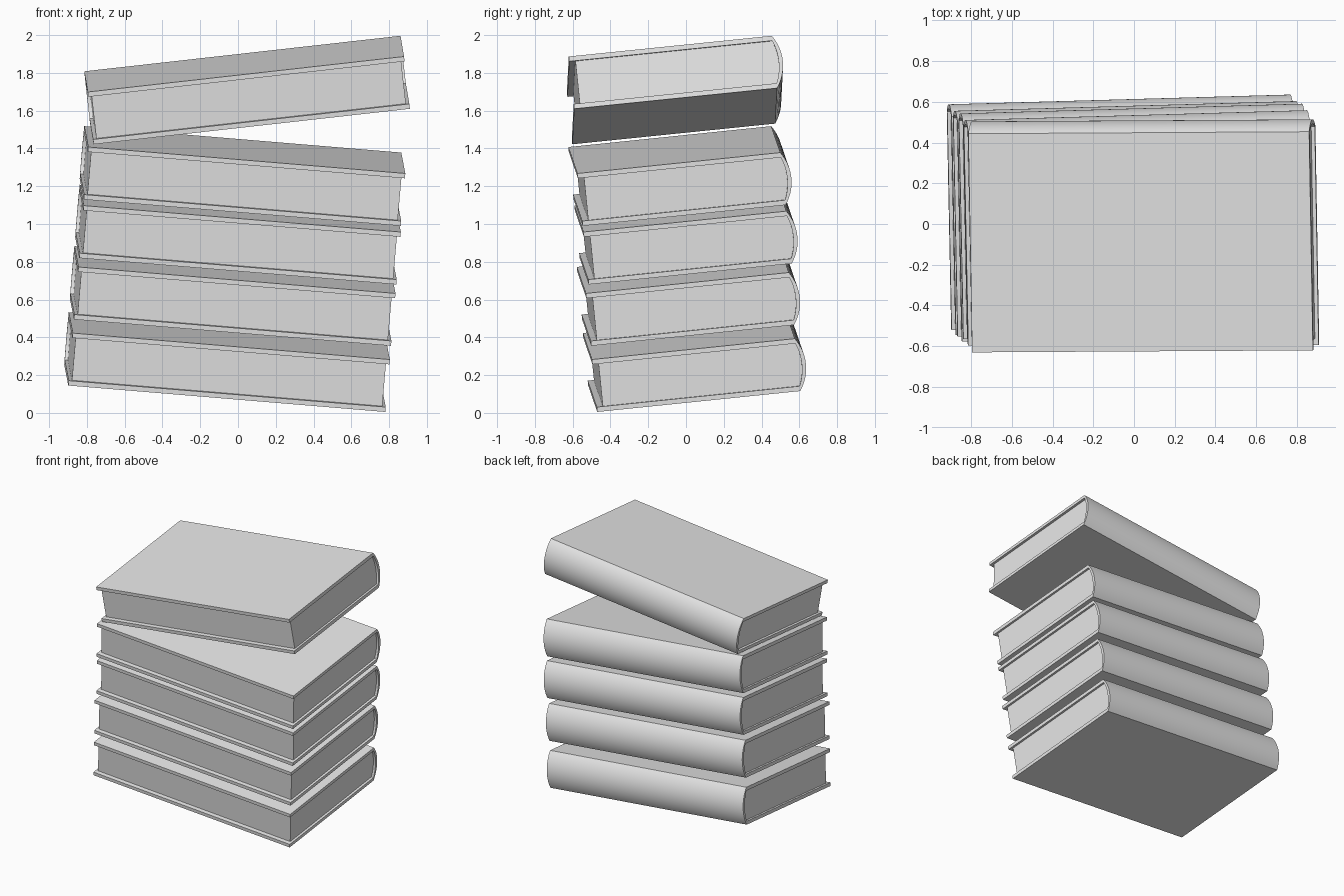
import bpy, bmesh, math
from mathutils import Vector, Matrix

cube = bpy.data.objects.get("Cube")
if cube:
    bpy.data.objects.remove(cube)

# Book dimensions
LENGTH, DEPTH, THICK = 1.685, 1.08, 0.28
BOARD = 0.026
BULGE = 0.045

grey = bpy.data.materials.new("plain_grey")
grey.use_nodes = True
grey.diffuse_color = (0.8, 0.8, 0.8, 1)
grey.node_tree.nodes["Principled BSDF"].inputs["Base Color"].default_value = (0.8, 0.8, 0.8, 1)


def spine_arc(low, high, bulge, steps=16):
    """Circular arc in (y, z), from the low board to the high board."""
    half = (high - low) / 2
    radius = (half * half + bulge * bulge) / (2 * bulge)
    swing = math.asin(half / radius)
    points = []
    for i in range(steps + 1):
        a = -swing + 2 * swing * i / steps
        points.append((DEPTH + bulge - radius + radius * math.cos(a),
                       (low + high) / 2 + radius * math.sin(a)))
    return points


def extrude_profile(name, profile, x0, x1, matrix):
    bm = bmesh.new()
    face = bm.faces.new([bm.verts.new((x0, y, z)) for y, z in profile])
    made = bmesh.ops.extrude_face_region(bm, geom=[face])["geom"]
    bmesh.ops.translate(bm, vec=(x1 - x0, 0, 0),
                        verts=[v for v in made if isinstance(v, bmesh.types.BMVert)])
    bmesh.ops.recalc_face_normals(bm, faces=bm.faces)
    mesh = bpy.data.meshes.new(name)
    bm.to_mesh(mesh)
    bm.free()
    obj = bpy.data.objects.new(name, mesh)
    bpy.context.collection.objects.link(obj)
    obj.matrix_world = matrix
    mesh.materials.append(grey)
    bpy.ops.object.select_all(action='DESELECT')
    obj.select_set(True)
    bpy.context.view_layer.objects.active = obj
    bpy.ops.object.shade_smooth_by_angle(angle=math.radians(20))
    return obj


def book(name, corner, along, back):
    """Corner is the lower front left one; along and back give the tilt."""
    x = Vector(along).normalized()
    z = x.cross(Vector(back)).normalized()
    y = z.cross(x)
    matrix = Matrix.Translation(corner) @ Matrix((x, y, z)).transposed().to_4x4()

    # Two boards joined by a rounded spine
    inner = spine_arc(BOARD, THICK - BOARD, BULGE - 0.022)
    cover = [(0, 0)] + spine_arc(0, THICK, BULGE) + [(0, THICK), (0, THICK - BOARD)]
    cover += inner[::-1] + [(0, BOARD)]
    extrude_profile(name + "_cover", cover, -LENGTH, 0, matrix)

    # Page block, set back from the boards
    pages = [(0.033, BOARD)] + inner + [(0.033, THICK - BOARD)]
    extrude_profile(name + "_pages", pages, -LENGTH + 0.018, -0.018, matrix)


# Four stacked books sharing one tilt
corners = [(0.78, -0.47, 0.005), (0.81, -0.502, 0.355),
           (0.838, -0.515, 0.68), (0.862, -0.547, 0.99)]
for number, corner in zip(("first", "second", "third", "fourth"), corners):
    book(number + "_book", corner, (1.68, 0.048, -0.14), (-0.02, 1.07, 0.11))

# Top book leaning the other way
book("top_book", (0.91, -0.592, 1.61), (1.675, 0.01, 0.188), (-0.019, 1.08, 0.11))
